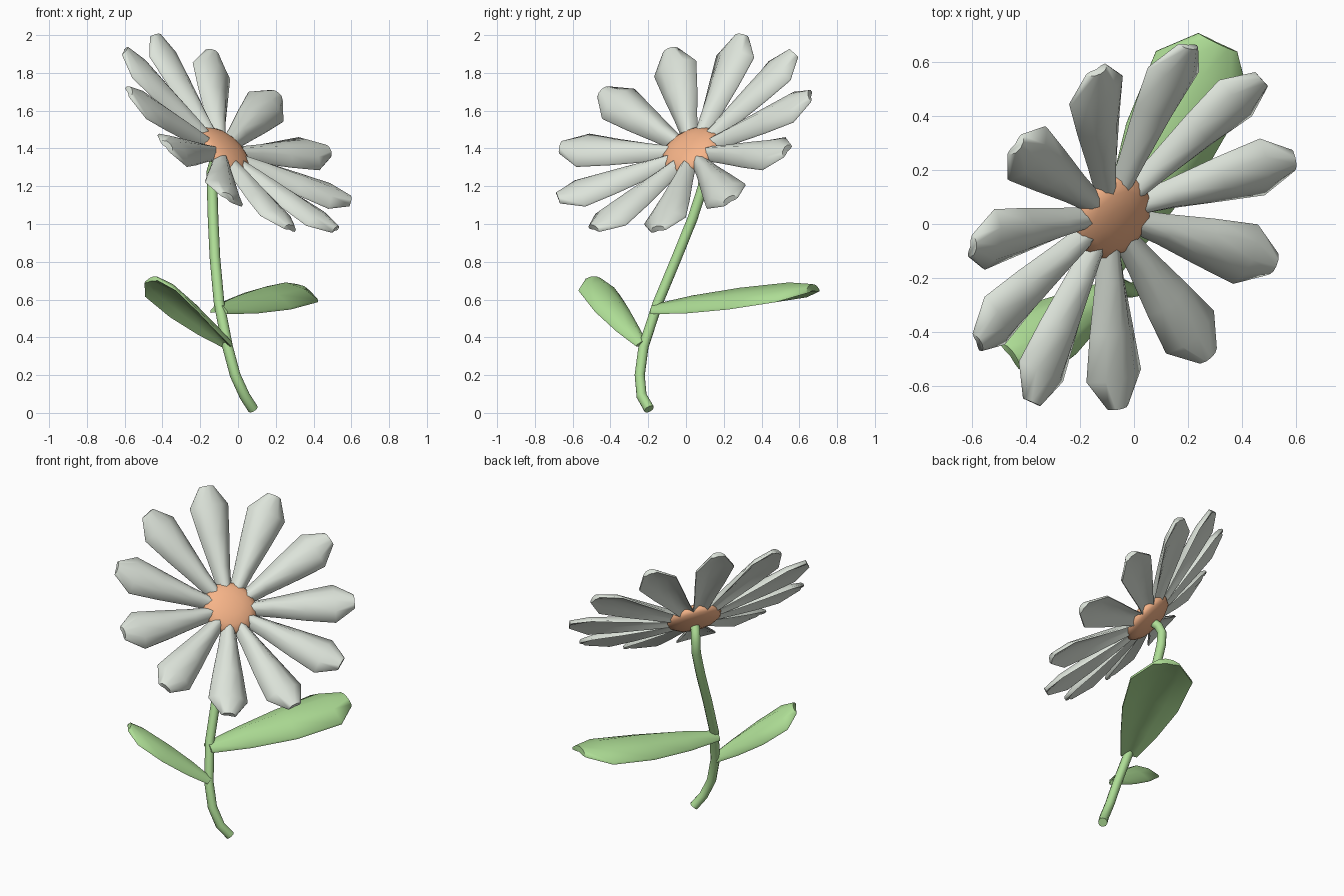
import bpy, bmesh, math
from mathutils import Vector, Matrix

if "Cube" in bpy.data.objects:
    bpy.data.objects.remove(bpy.data.objects["Cube"])

def material(name, rgb):
    m = bpy.data.materials.new(name)
    m.diffuse_color = (*rgb, 1)
    m.use_nodes = True
    m.node_tree.nodes["Principled BSDF"].inputs["Base Color"].default_value = m.diffuse_color
    return m

GREEN = material("green", (0.42, 0.72, 0.30))
ORANGE = material("orange", (0.93, 0.46, 0.25))
PALE = material("pale_grey", (0.72, 0.77, 0.70))

def finish(bm, name, mat, angle=60):
    bmesh.ops.recalc_face_normals(bm, faces=bm.faces[:])
    me = bpy.data.meshes.new(name)
    bm.to_mesh(me)
    bm.free()
    me.materials.append(mat)
    ob = bpy.data.objects.new(name, me)
    bpy.context.collection.objects.link(ob)
    bpy.ops.object.select_all(action='DESELECT')
    ob.select_set(True)
    bpy.context.view_layer.objects.active = ob
    bpy.ops.object.shade_smooth_by_angle(angle=math.radians(angle))
    return ob

def loft(bm, rings):
    rings = [[bm.verts.new(p) for p in r] for r in rings]
    n = len(rings[0])
    for a, b in zip(rings, rings[1:]):
        for i in range(n):
            bm.faces.new((a[i], a[(i + 1) % n], b[(i + 1) % n], b[i]))
    bm.faces.new(rings[0])
    bm.faces.new(rings[-1])

# Arched blades with drooping edges: (position along, width, arch)
PETAL = [(0, .32, .7), (.25, .50, .9), (.55, .78, 1), (.82, 1.0, .9), (1, .36, .25)]
LEAF = [(0, .26, .3), (.25, .58, .8), (.55, .90, 1), (.86, 1.0, .85), (1, .42, .25)]

def blade(name, stations, root, tip, up, width, arch, thick, mat):
    root, tip = Vector(root), Vector(tip)
    axis = tip - root
    side = axis.cross(Vector(up)).normalized()
    nor = side.cross(axis).normalized()
    rings = []
    for t, w, k in stations:
        mid = root + axis * t
        # upper surface left to right, then lower surface back
        rings.append([mid + side * (w * width / 2 * u)
                      + nor * (arch * k * (.5 - abs(u) ** 1.6) + s * thick / 2)
                      for u, s in [(-1, .4), (-.55, 1), (0, 1), (.55, 1), (1, .4),
                                   (1, -.4), (.55, -1), (0, -1), (-.55, -1), (-1, -.4)]])
    bm = bmesh.new()
    loft(bm, rings)
    return finish(bm, name, mat)

# Flower head frame
n = Vector((.58, -.40, .71)).normalized()
rim = Vector((-.01, -.02, 1.475))
hub = rim - n * .12
e1 = Vector((-.41, .32, .52))
e1 = (e1 - n * e1.dot(n)).normalized()
e2 = n.cross(e1)

# Petals
for i in range(11):
    a = math.tau * i / 11 + math.radians(1.2)
    d = e1 * math.cos(a) + e2 * math.sin(a)
    blade(f"petal_{i + 1}", PETAL, hub + d * .09, rim + d * .74, n, .24, .05, .03, PALE)

# Flower centre
bm = bmesh.new()
rot = Matrix((e1, e2, n)).transposed().to_4x4()
bmesh.ops.create_uvsphere(bm, u_segments=12, v_segments=8, radius=1,
    matrix=Matrix.Translation(hub) @ rot @ Matrix.Diagonal((.17, .17, .06, 1)))
finish(bm, "flower_centre", ORANGE, 80)

# Stem
path = [Vector(p) for p in [
    (.08, -.195, .02), (.035, -.235, .09), (-.015, -.245, .2), (-.055, -.225, .35),
    (-.1, -.15, .58), (-.122, -.05, .82), (-.132, .035, 1.03), (-.137, .09, 1.2),
    (-.138, .095, 1.28), (-.125, .08, 1.325), hub - n * .01]]
rings = []
for i, p in enumerate(path):
    t = (path[min(i + 1, len(path) - 1)] - path[max(i - 1, 0)]).normalized()
    s = t.cross(Vector((0, 1, 0))).normalized()
    b = t.cross(s)
    rings.append([p + (s * math.cos(k * math.tau / 10) + b * math.sin(k * math.tau / 10)) * .028
                  for k in range(10)])
bm = bmesh.new()
loft(bm, rings)
finish(bm, "stem", GREEN)

# Leaves
blade("leaf_right", LEAF, (-.1, -.17, .545), (.31, .67, .655), (.06, -.03, 1), .38, .08, .035, GREEN)
blade("leaf_left", LEAF, (-.05, -.23, .36), (-.455, -.485, .705), (.41, .43, .8), .27, .06, .03, GREEN)
